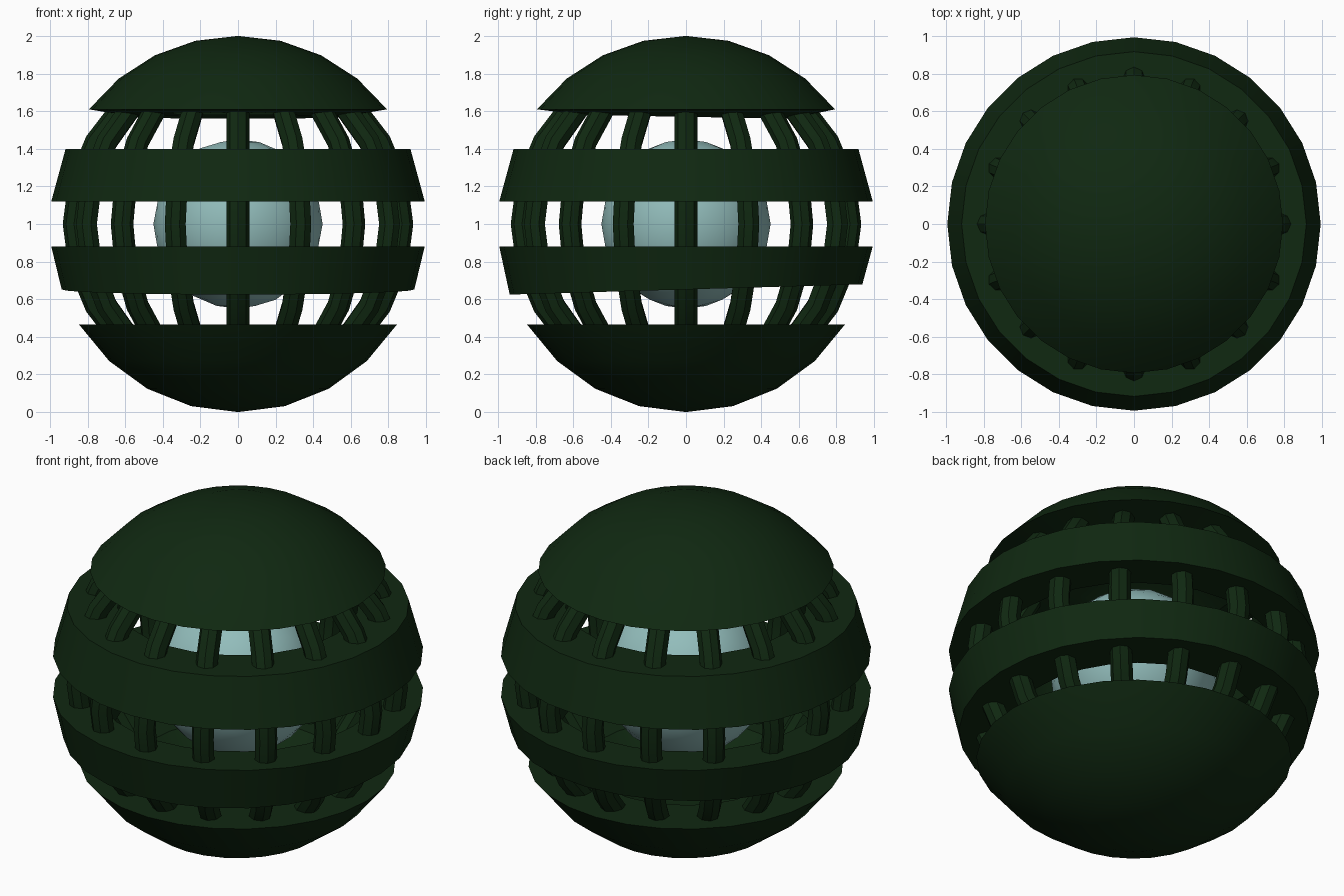
import bpy, bmesh, math
from mathutils import Matrix, Vector

if "Cube" in bpy.data.objects:
    bpy.data.objects.remove(bpy.data.objects["Cube"], do_unlink=True)

CENTRE = 1.0
OUTER, INNER = 1.0, 0.76
SIDES = 28


def material(name, colour):
    mat = bpy.data.materials.new(name)
    mat.use_nodes = True
    mat.diffuse_color = (*colour, 1)
    mat.node_tree.nodes["Principled BSDF"].inputs["Base Color"].default_value = (*colour, 1)
    return mat


green = material("dark green", (0.005, 0.021, 0.0055))
blue = material("pale blue", (0.29, 0.51, 0.50))


def finish(name, bm, mat):
    bmesh.ops.remove_doubles(bm, verts=bm.verts, dist=0.0005)
    bmesh.ops.recalc_face_normals(bm, faces=bm.faces)
    mesh = bpy.data.meshes.new(name)
    bm.to_mesh(mesh)
    bm.free()
    mesh.materials.append(mat)
    obj = bpy.data.objects.new(name, mesh)
    bpy.context.collection.objects.link(obj)
    bpy.ops.object.select_all(action='DESELECT')
    obj.select_set(True)
    bpy.context.view_layer.objects.active = obj
    bpy.ops.object.shade_smooth_by_angle(angle=math.radians(30))
    return obj


def arc(radius, z_from, z_to, steps):
    """Points (r, z) along a sphere between two heights."""
    a, b = [math.acos(max(-1, min(1, (z - CENTRE) / radius))) for z in (z_from, z_to)]
    angles = [a + (b - a) * i / steps for i in range(steps + 1)]
    return [(radius * math.sin(t), CENTRE + radius * math.cos(t)) for t in angles]


def lathe(name, profile, closed, tilt=None):
    """Spin a profile round z; tilt = (height, slope) leans the edge found below that height."""
    bm = bmesh.new()
    points = [bm.verts.new((r, 0, z)) for r, z in profile]
    edges = [bm.edges.new(pair) for pair in zip(points, points[1:])]
    if closed:
        edges.append(bm.edges.new((points[-1], points[0])))
    bmesh.ops.spin(bm, geom=points + edges, cent=(0, 0, 0), axis=(0, 0, 1),
                   angle=math.tau, steps=SIDES, use_duplicate=False)
    if tilt:
        for v in bm.verts:
            if v.co.z < tilt[0]:
                v.co.z += tilt[1] * v.co.y
    return finish(name, bm, green)


# Hollow caps; the top one has a slightly leaning lip under its rim
lathe("top_cap", arc(OUTER, 2, 1.61, 4) + [(0.56, 1.57)] + arc(INNER, 1.64, 1.76, 3),
      False, (1.6, -0.018))
lathe("bottom_cap", arc(OUTER, 0, 0.465, 4) + arc(INNER, 0.465, 0.24, 4), False)

# Thick bands; the lower edge of the lower band leans down to the front
lathe("upper_band", arc(OUTER, 1.4, 1.12, 1) + arc(INNER, 1.12, 1.4, 1), True)
lathe("lower_band", arc(OUTER, 0.88, 0.652, 1) + arc(INNER, 0.652, 0.88, 1),
      True, (0.7, 0.029))

# Cage of upright rings, each making two ribs
RING, TUBE = 0.872, 0.06
RING_STEPS, TUBE_SIDES, RINGS = 24, 8, 8
bm = bmesh.new()
for k in range(RINGS):
    turn = Matrix.Rotation(math.pi * k / RINGS, 4, 'Z')
    loops = []
    for i in range(RING_STEPS):
        t = math.tau * i / RING_STEPS
        out = Vector((math.cos(t), 0, math.sin(t)))
        loop = []
        for j in range(TUBE_SIDES):
            a = math.tau * j / TUBE_SIDES
            p = out * (RING + TUBE * math.cos(a)) + Vector((0, TUBE * math.sin(a), 0))
            loop.append(bm.verts.new(turn @ p + Vector((0, 0, CENTRE))))
        loops.append(loop)
    for i in range(RING_STEPS):
        a, b = loops[i], loops[(i + 1) % RING_STEPS]
        for j in range(TUBE_SIDES):
            n = (j + 1) % TUBE_SIDES
            bm.faces.new((a[j], b[j], b[n], a[n]))
finish("rib_cage", bm, green)

# Core ball
bm = bmesh.new()
bmesh.ops.create_icosphere(bm, subdivisions=3, radius=0.45,
                           matrix=Matrix.Translation((0, 0, CENTRE)))
finish("core_ball", bm, blue)
